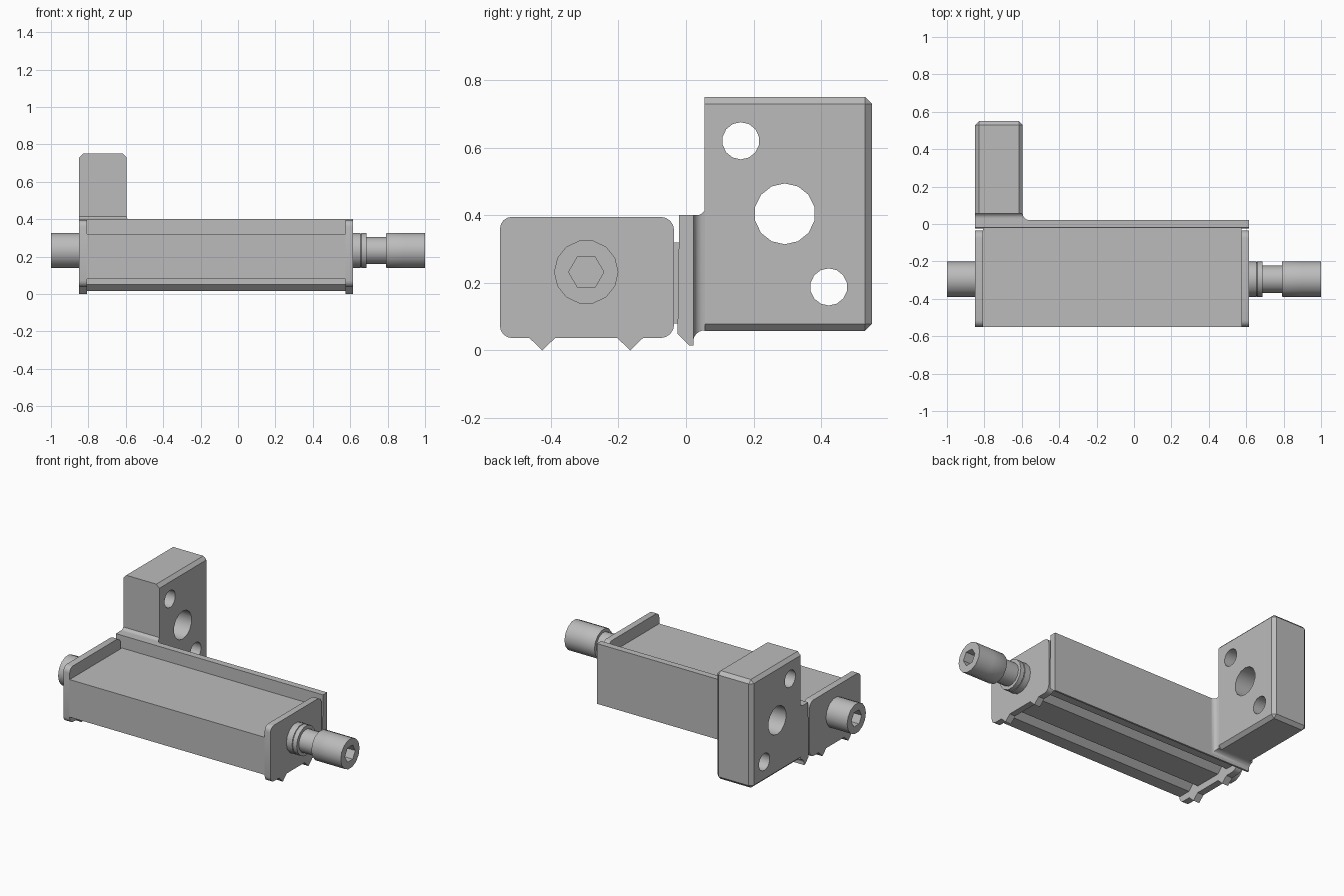
import bpy
import bmesh
from math import sin, cos, pi, radians
from mathutils import Matrix

if "Cube" in bpy.data.objects:
    bpy.data.objects.remove(bpy.data.objects["Cube"], do_unlink=True)

GREY = (0.5, 0.5, 0.5, 1)
metal = bpy.data.materials.new("plain grey metal")
metal.use_nodes = True
metal.diffuse_color = GREY
metal.node_tree.nodes["Principled BSDF"].inputs["Base Color"].default_value = GREY
parts = []


def finish(name, bm):
    bmesh.ops.recalc_face_normals(bm, faces=bm.faces)
    mesh = bpy.data.meshes.new(name)
    bm.to_mesh(mesh)
    bm.free()
    mesh.materials.append(metal)
    obj = bpy.data.objects.new(name, mesh)
    bpy.context.collection.objects.link(obj)
    parts.append(obj)
    return obj


def loft(name, sections):
    """Skin a list of equal-length closed sections and cap both ends."""
    bm = bmesh.new()
    rings = [[bm.verts.new(p) for p in s] for s in sections]
    n = len(rings[0])
    for a, b in zip(rings, rings[1:]):
        for i in range(n):
            j = (i + 1) % n
            bm.faces.new((a[i], a[j], b[j], b[i]))
    bm.faces.new(rings[0])
    bm.faces.new(rings[-1])
    return finish(name, bm)


def prism(name, profile, x0, x1):
    return loft(name, [[(x, y, z) for y, z in profile] for x in (x0, x1)])


def rod(name, stations, y, z, sides=14, turn=0.0):
    """Stepped rod along x from (x, radius) stations."""
    angles = [turn + 2 * pi * i / sides for i in range(sides)]
    return loft(name, [[(x, y + r * cos(a), z + r * sin(a)) for a in angles]
                       for x, r in stations])


def cut(obj, cutter):
    mod = obj.modifiers.new("cut", "BOOLEAN")
    mod.operation, mod.solver, mod.object = "DIFFERENCE", "EXACT", cutter
    bpy.context.view_layer.objects.active = obj
    bpy.ops.object.modifier_apply(modifier=mod.name)
    parts.remove(cutter)
    bpy.data.objects.remove(cutter, do_unlink=True)


def corner(y, z, r, start):
    """Rounded corner points around centre (y, z)."""
    return [(y + r * cos(radians(start + t)), z + r * sin(radians(start + t)))
            for t in (0, 22.5, 45, 67.5, 90)]


FRONT, LEFT_END, RIGHT_END = -0.55, 0.615, -0.85
RIBS = (-0.425, -0.165)

# Main body with two V grooves underneath
body = [(-0.02, 0.32), (FRONT, 0.32), (FRONT, 0.08)]
for y in RIBS:
    body += [(y - 0.04, 0.08), (y, 0.12), (y + 0.04, 0.08)]
body.append((-0.02, 0.08))
prism("body", body, -0.806, 0.574)

# Rounded end plates with two pointed feet
plate = corner(-0.075, 0.355, 0.04, 0) + corner(-0.515, 0.36, 0.035, 90)
plate += corner(-0.515, 0.072, 0.035, 180)
for y in RIBS:
    plate += [(y - 0.038, 0.037), (y, 0), (y + 0.038, 0.037)]
plate += corner(-0.075, 0.077, 0.04, 270)
prism("left_end_plate", plate, 0.574, LEFT_END)
prism("right_end_plate", plate, RIGHT_END, -0.806)

# Back plate with chamfered lower edge
prism("back_plate", [(-0.02, 0.4), (0.022, 0.4), (0.022, 0.015), (0.01, 0.015),
                     (-0.025, 0.05)], RIGHT_END, LEFT_END)

# Filleted neck between back plate and mounting block
neck = []
for k in range(7):
    a = k * pi / 12
    gap, rise = 0.035 * (1 - sin(a)), 1 - cos(a)
    y, x1 = 0.021 + 0.035 * rise, -0.595 + gap
    low, top = 0.06 - gap, 0.4 + 0.015 * rise ** 4
    neck.append([(RIGHT_END, y, low), (x1, y, low), (x1, y, top), (RIGHT_END, y, top)])
loft("neck", neck)

# Mounting block, chamfered everywhere but round its front face
bm = bmesh.new()
bmesh.ops.create_cube(bm, size=1, matrix=Matrix.Translation((-0.7225, 0.3025, 0.404))
                      @ Matrix.Diagonal((0.255, 0.495, 0.692, 1)))
edges = [e for e in bm.edges if max(v.co.y for v in e.verts) > 0.3]
edges += [e for e in bm.edges if e not in edges
          and abs(e.verts[0].co.x - e.verts[1].co.x) < 0.01
          and abs(e.verts[0].co.z - e.verts[1].co.z) < 0.01]
bmesh.ops.bevel(bm, geom=edges, offset=0.021, segments=1, affect="EDGES")
block = finish("mounting_block", bm)
for y, z, r in ((0.162, 0.62, 0.055), (0.292, 0.404, 0.09), (0.422, 0.188, 0.055)):
    cut(block, rod("hole_cutter", [(-1, r), (-0.5, r)], y, z, 14, pi / 14))

# Clamp screws with hexagonal sockets
AXIS = (-0.295, 0.232)
R = 0.095
short_screw = rod("right_screw_head", [(-1, R), (RIGHT_END, R)], *AXIS)
rod("left_washer", [(LEFT_END, R), (0.655, R)], *AXIS)
rod("left_collar", [(0.655, R - 0.004), (0.66, R), (0.688, R)], *AXIS)
rod("left_screw_shaft", [(0.685, 0.073), (0.8, 0.073)], *AXIS)
long_screw = rod("left_screw_head", [(0.79, R - 0.003), (0.795, R), (0.892, R), (1, R)], *AXIS)
for screw, end in ((short_screw, -1), (long_screw, 1)):
    cut(screw, rod("socket_cutter", [(end * 0.93, 0.052), (end * 1.05, 0.052)], *AXIS, 6))

# Smooth round surfaces, keep machined edges crisp
bpy.ops.object.select_all(action="DESELECT")
for obj in parts:
    obj.select_set(True)
bpy.context.view_layer.objects.active = parts[0]
bpy.ops.object.shade_smooth_by_angle(angle=radians(35))
